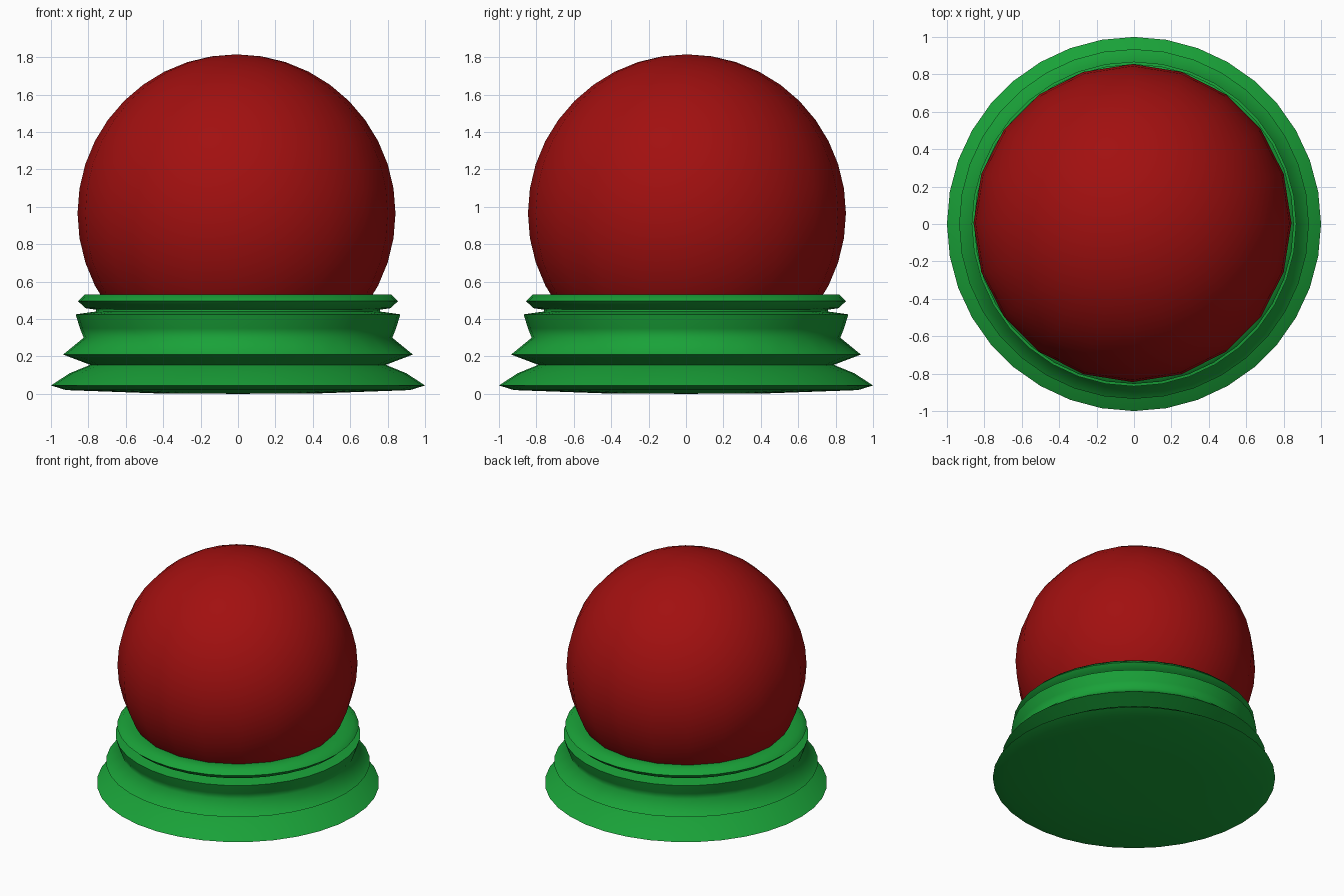
import bpy, bmesh, math

if "Cube" in bpy.data.objects:
    bpy.data.objects.remove(bpy.data.objects["Cube"])


def material(name, colour):
    m = bpy.data.materials.new(name)
    m.diffuse_color = (*colour, 1)
    m.use_nodes = True
    m.node_tree.nodes["Principled BSDF"].inputs["Base Color"].default_value = m.diffuse_color
    return m


def lathe(name, profile, sides, mat):
    """Revolve (radius, z) points; the end points lie on the axis."""
    bm = bmesh.new()
    verts = [bm.verts.new((r, 0, z)) for r, z in profile]
    edges = [bm.edges.new(pair) for pair in zip(verts, verts[1:])]
    bmesh.ops.spin(bm, geom=verts + edges, cent=(0, 0, 0), axis=(0, 0, 1),
                   angle=math.tau, steps=sides, use_duplicate=False)
    bmesh.ops.remove_doubles(bm, verts=bm.verts, dist=1e-4)
    bmesh.ops.recalc_face_normals(bm, faces=bm.faces)
    me = bpy.data.meshes.new(name)
    bm.to_mesh(me)
    bm.free()
    me.materials.append(mat)
    ob = bpy.data.objects.new(name, me)
    bpy.context.collection.objects.link(ob)
    bpy.ops.object.select_all(action='DESELECT')
    ob.select_set(True)
    bpy.context.view_layer.objects.active = ob
    bpy.ops.object.shade_smooth_by_angle(angle=math.radians(80))
    return ob


green = material("green", (0.01, 0.36, 0.04))
red = material("red", (0.36, 0.005, 0.005))

# Turned base with stacked mouldings
lathe("base", [
    (0, 0), (0.45, 0.003), (0.92, 0.02), (1.0, 0.045), (0.90, 0.11),
    (0.79, 0.155), (0.935, 0.21), (0.825, 0.30), (0.845, 0.35),
    (0.868, 0.425), (0.76, 0.44), (0.76, 0.45), (0.815, 0.458),
    (0.855, 0.495), (0.82, 0.53), (0.72, 0.52), (0, 0.52)], 36, green)

# Ball resting in the base
R, rings = 0.85, 20
arc = [(R * math.sin(math.pi * i / rings), -R * math.cos(math.pi * i / rings))
       for i in range(rings + 1)]
ball = lathe("ball", arc, 20, red)
ball.location = (-0.008, 0.005, 0.965)
